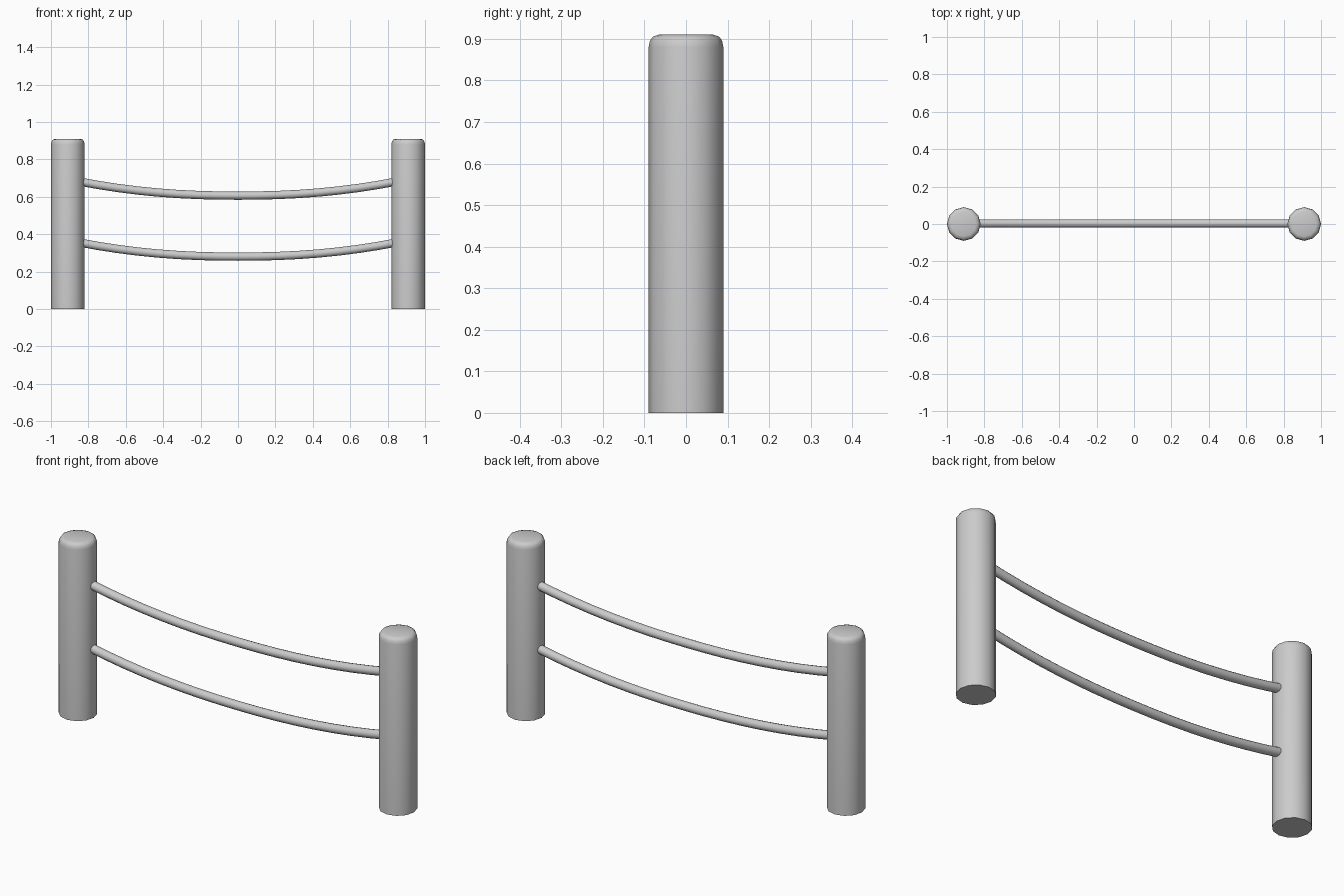
import bpy, bmesh, math

if "Cube" in bpy.data.objects:
    bpy.data.objects.remove(bpy.data.objects["Cube"])

SIDES = 12


def make_object(name, rings):
    """Skin a list of vertex rings into a closed, smooth-shaded tube."""
    bm = bmesh.new()
    loops = [[bm.verts.new(p) for p in ring] for ring in rings]
    for a, b in zip(loops, loops[1:]):
        n = len(a)
        for i in range(n):
            j = (i + 1) % n
            bm.faces.new((a[i], a[j], b[j], b[i]))
    bm.faces.new(loops[0][::-1])
    bm.faces.new(loops[-1])
    bmesh.ops.recalc_face_normals(bm, faces=bm.faces)
    mesh = bpy.data.meshes.new(name)
    bm.to_mesh(mesh)
    bm.free()
    obj = bpy.data.objects.new(name, mesh)
    bpy.context.collection.objects.link(obj)
    bpy.ops.object.select_all(action='DESELECT')
    obj.select_set(True)
    bpy.context.view_layer.objects.active = obj
    bpy.ops.object.shade_smooth_by_angle(angle=math.radians(40))
    return obj


def angles(n):
    return [2 * math.pi * i / n for i in range(n)]


# Posts: round bollards with a softened top edge
profile = [(0.09, 0.0), (0.09, 0.88), (0.087, 0.895), (0.08, 0.905), (0.066, 0.91)]
for side, x in (("left", -0.91), ("right", 0.91)):
    make_object(side + "_post", [
        [(x + r * math.cos(a), r * math.sin(a), z) for a in angles(SIDES)]
        for r, z in profile])

# Rails: thin sagging tubes whose ends are buried in the posts
STEPS, HALF, RADIUS = 16, 0.86, 0.022
for name, low in (("upper_rail", 0.606), ("lower_rail", 0.28)):
    rings = []
    for k in range(STEPS + 1):
        x = HALF * (2 * k / STEPS - 1)
        t = abs(x) / 0.82
        z = low + 0.07 * t ** 2.2
        slope = math.copysign(0.07 * 2.2 * t ** 1.2 / 0.82, x)
        tilt = math.atan(slope)
        rings.append([(x - RADIUS * math.sin(a) * math.sin(tilt),
                       0.003 + RADIUS * math.cos(a),
                       z + RADIUS * math.sin(a) * math.cos(tilt))
                      for a in angles(SIDES)])
    make_object(name, rings)
